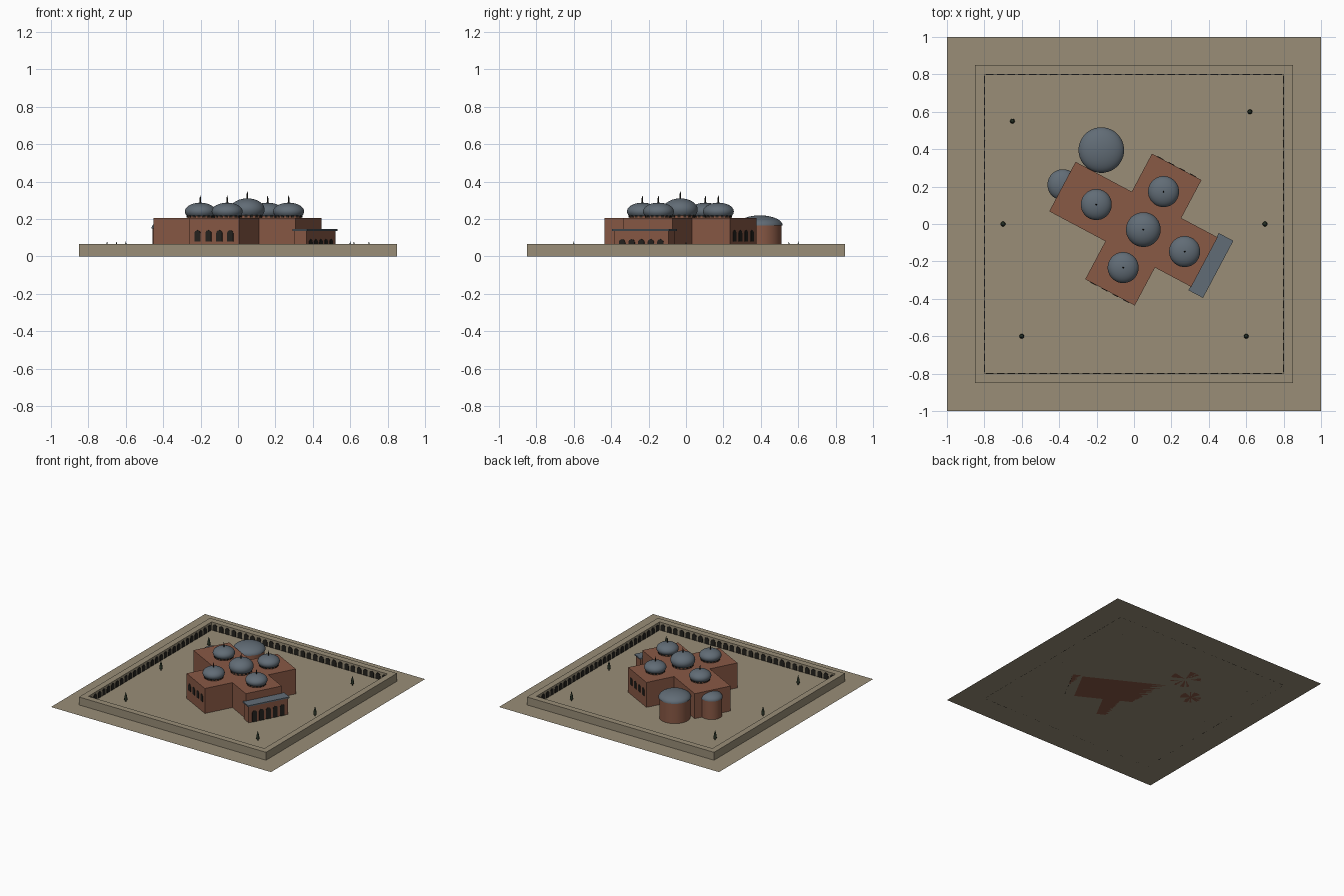
import bpy, bmesh, math
from mathutils import Matrix, Vector

if "Cube" in bpy.data.objects:
    bpy.data.objects.remove(bpy.data.objects["Cube"])

def mat(name, c):
    m = bpy.data.materials.new(name)
    m.diffuse_color = (*c, 1)
    m.use_nodes = True
    m.node_tree.nodes["Principled BSDF"].inputs["Base Color"].default_value = m.diffuse_color
    return m

STONE = mat("stone", (0.32, 0.27, 0.185))
BRICK = mat("brick", (0.25, 0.10, 0.06))
LEAD = mat("lead", (0.12, 0.15, 0.18))
DARK = mat("dark", (0.018, 0.016, 0.013))
GREEN = mat("cypress", (0.02, 0.03, 0.018))
WORLD = Matrix.Identity(4)
# church frame: u along the nave, v along the transept
CHURCH = Matrix.Translation((0.05, -0.03, 0)) @ Matrix.Rotation(math.radians(-28), 4, 'Z')

def finish(bm, name, m, frame=WORLD, smooth=False):
    bmesh.ops.recalc_face_normals(bm, faces=bm.faces)
    me = bpy.data.meshes.new(name)
    bm.to_mesh(me)
    bm.free()
    me.materials.append(m)
    o = bpy.data.objects.new(name, me)
    bpy.context.collection.objects.link(o)
    o.matrix_world = frame
    if smooth:
        bpy.ops.object.select_all(action='DESELECT')
        o.select_set(True)
        bpy.context.view_layer.objects.active = o
        bpy.ops.object.shade_smooth_by_angle(angle=math.radians(40))
    return o

def box(name, x0, x1, y0, y1, z0, z1, m, frame=WORLD):
    bm = bmesh.new()
    t = Matrix.Translation(((x0 + x1) / 2, (y0 + y1) / 2, (z0 + z1) / 2))
    bmesh.ops.create_cube(bm, size=1, matrix=t @ Matrix.Diagonal((x1 - x0, y1 - y0, z1 - z0, 1)))
    return finish(bm, name, m, frame)

def lathe(name, profile, pos, m, frame=WORLD, steps=32):
    """Revolve (radius, z) points around a vertical axis at pos."""
    bm = bmesh.new()
    vs = [bm.verts.new((r, 0, z)) for r, z in profile]
    es = [bm.edges.new(p) for p in zip(vs, vs[1:])]
    bmesh.ops.spin(bm, geom=vs + es, cent=(0, 0, 0), axis=(0, 0, 1), angle=2 * math.pi, steps=steps)
    bmesh.ops.remove_doubles(bm, verts=bm.verts, dist=1e-5)
    return finish(bm, name, m, frame @ Matrix.Translation((*pos, 0)), True)

def arches(name, places, w, z0, z1, depth, frame=WORLD):
    """Round-headed dark panels; each place is (x, y, facing angle)."""
    bm = bmesh.new()
    r = w / 2
    pts = [(-r, z0), (r, z0)] + [(r * math.cos(a), z1 - r + r * math.sin(a))
                                for a in (math.pi * i / 8 for i in range(9))]
    for x, y, ang in places:
        t = Matrix.Translation((x, y, 0)) @ Matrix.Rotation(ang, 4, 'Z')
        f = bm.faces.new([bm.verts.new(t @ Vector((-depth / 2, a, z))) for a, z in pts])
        ext = bmesh.ops.extrude_face_region(bm, geom=[f])
        vs = [g for g in ext["geom"] if isinstance(g, bmesh.types.BMVert)]
        bmesh.ops.translate(bm, verts=vs, vec=t.to_3x3() @ Vector((depth, 0, 0)))
    return finish(bm, name, DARK, frame)

def dome_profile(r, z, h, low=-35):
    angs = [math.radians(low + (90 - low) * i / 14) for i in range(15)]
    pts = [(r * math.cos(a), z + h * math.sin(a)) for a in angs]
    pts[-1] = (0, z + h)
    return [(0, pts[0][1])] + pts

# ground sheet
bm = bmesh.new()
bmesh.ops.create_grid(bm, x_segments=1, y_segments=1, size=1)
finish(bm, "ground", STONE)

# courtyard wall with an arcade on its inner faces
for name, b in {"wall_front": (-.85, .85, -.85, -.8), "wall_back": (-.85, .85, .8, .85),
                "wall_left": (-.85, -.8, -.8, .8), "wall_right": (.8, .85, -.8, .8)}.items():
    box(name, *b, 0, .065, STONE)
places = []
for k in range(4):
    a = k * math.pi / 2
    for i in range(28):
        p = Matrix.Rotation(a, 3, 'Z') @ Vector((.8, -.77 + i * 1.54 / 27, 0))
        places.append((p.x, p.y, a))
arches("courtyard_arcade", places, .04, 0, .052, .006)

# cross-shaped church body
box("nave", -.49, .37, -.15, .15, 0, .205, BRICK, CHURCH)
box("transept", -.15, .15, -.38, .38, 0, .205, BRICK, CHURCH)
# entrance porch with a lead roof
box("porch", .37, .445, -.165, .165, 0, .135, BRICK, CHURCH)
box("porch_roof", .365, .453, -.173, .173, .135, .145, LEAD, CHURCH)
arches("porch_arches", [(.445, (i - 2) * .058, 0) for i in range(5)], .038, 0, .092, .006, CHURCH)
# transept windows
arches("transept_windows", [((i - 1.5) * .066, s * .38, s * math.pi / 2)
                            for s in (-1, 1) for i in range(4)], .036, .08, .14, .006, CHURCH)

# five domes on windowed drums, each with a finial
for name, u, v, r, drum, h in (("centre", 0, 0, .093, .25, .06), ("east", -.285, 0, .083, .24, .047),
                               ("west", .25, 0, .083, .24, .047), ("north", 0, .23, .083, .24, .047),
                               ("south", 0, -.23, .083, .24, .047)):
    R = r * .84
    lathe(name + "_drum", [(0, .2), (R, .2), (R, drum), (0, drum)], (u, v), BRICK, CHURCH)
    arches(name + "_drum_windows",
           [(u + R * math.cos(a), v + R * math.sin(a), a) for a in (math.tau * i / 16 for i in range(16))],
           .015, .207, drum - .01, .006, CHURCH)
    lathe(name + "_dome", dome_profile(r, drum, h), (u, v), LEAD, CHURCH)
    top = drum + h
    lathe(name + "_finial", [(0, top - .005), (.004, top - .005), (.004, top + .025), (0, top + .04)],
          (u, v), DARK, CHURCH, 8)

# round apses with low caps
for name, u, v, r, z, h in (("large_apse", -.398, .27, .122, .165, .054),
                            ("small_apse", -.492, .01, .083, .15, .045)):
    lathe(name, [(0, 0), (r * .95, 0), (r * .95, z), (0, z)], (u, v), BRICK, CHURCH)
    lathe(name + "_cap", dome_profile(r, z, h, 0), (u, v), LEAD, CHURCH)

# cypress trees
for i, p in enumerate(((-.65, .55), (.62, .6), (-.7, 0), (.7, 0), (-.6, -.6), (.6, -.6))):
    lathe(f"cypress_{i + 1}", [(0, 0), (.004, 0), (.004, .015), (.013, .015), (.009, .045), (0, .08)],
          p, GREEN, steps=10)
